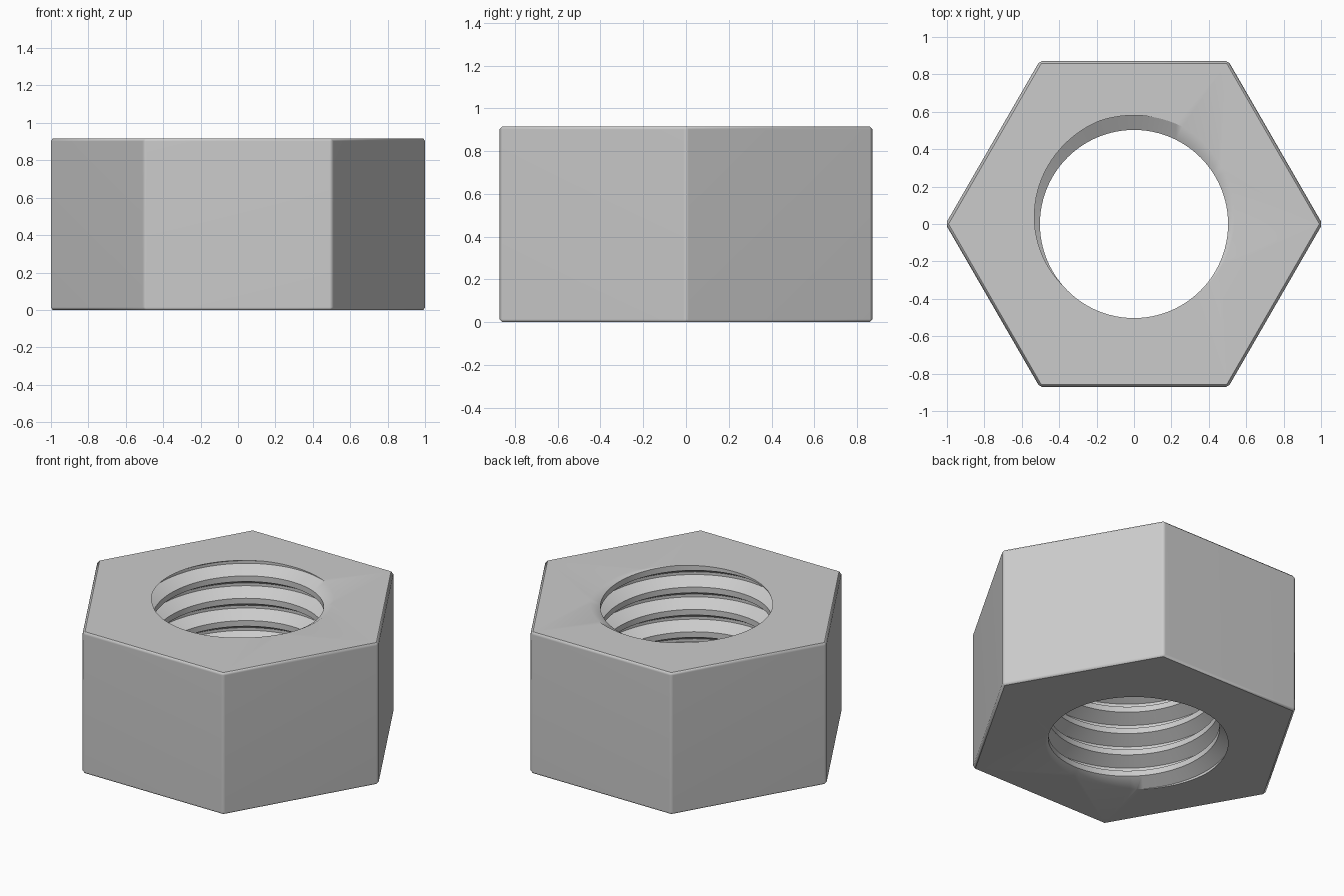
import bpy, bmesh
from math import cos, sin, tan, pi, radians
from mathutils import Matrix, Vector

cube = bpy.data.objects.get("Cube")
if cube:
    bpy.data.objects.remove(cube, do_unlink=True)

HEIGHT = 0.916
HEX_RADIUS = 1.0075
CHAMFER = 0.014
MINOR, MAJOR = 0.503, 0.581        # thread crest and root radii
PITCH = HEIGHT / 6.333
STEPS = 96                         # segments per thread turn
START = radians(86)                # where the thread root leaves the top face

steel = bpy.data.materials.new("steel_grey")
steel.use_nodes = True
grey = (0.6, 0.6, 0.6, 1)
steel.diffuse_color = grey
steel.node_tree.nodes["Principled BSDF"].inputs["Base Color"].default_value = grey


def add_thread(bm):
    """Sweep one 60 degree thread profile along a helix, then trim it level."""
    root = PITCH / 16
    flank = root + (MAJOR - MINOR) * tan(radians(30))
    profile = [(MAJOR, -root), (MAJOR, root), (MINOR, flank),
               (MINOR, PITCH - flank), (MAJOR, PITCH - root)]
    previous = None
    for i in range(-2 * STEPS, 9 * STEPS):
        turn = i / STEPS
        a = START + 2 * pi * turn
        ring = [bm.verts.new((r * cos(a), r * sin(a), HEIGHT - PITCH * turn + z))
                for r, z in profile]
        if previous:
            for k in range(len(profile) - 1):
                bm.faces.new((previous[k], previous[k + 1], ring[k + 1], ring[k]))
        previous = ring
    bmesh.ops.remove_doubles(bm, verts=bm.verts, dist=1e-5)
    for z, direction in ((HEIGHT, 1), (0, -1)):
        bmesh.ops.bisect_plane(bm, geom=bm.verts[:] + bm.edges[:] + bm.faces[:],
                               dist=1e-6, plane_co=(0, 0, z),
                               plane_no=(0, 0, direction), clear_outer=True)
    bmesh.ops.remove_doubles(bm, verts=bm.verts, dist=1e-4)


def add_hex_sides(bm):
    """Chamfered hexagonal prism with open ends."""
    place = Matrix.Translation((0, 0, HEIGHT / 2)) @ Matrix.Rotation(pi / 6, 4, 'Z')
    verts = bmesh.ops.create_cone(bm, cap_ends=True, segments=6, radius1=HEX_RADIUS,
                                  radius2=HEX_RADIUS, depth=HEIGHT, matrix=place)["verts"]
    edges = list({e for v in verts for e in v.link_edges})
    bmesh.ops.bevel(bm, geom=edges, offset=CHAMFER, segments=1, affect='EDGES')
    bm.normal_update()
    caps = [f for f in bm.faces if abs(f.normal.z) > 0.99]
    bmesh.ops.delete(bm, geom=caps, context='FACES_ONLY')


def add_end_faces(bm):
    """Fill between the hexagon and the threaded hole on both ends."""
    for z, direction in ((HEIGHT, 1), (0, -1)):
        rim = [e for e in bm.edges if e.is_boundary
               and all(abs(v.co.z - z) < 1e-4 for v in e.verts)]
        bmesh.ops.triangle_fill(bm, use_beauty=True, edges=rim,
                                normal=Vector((0, 0, direction)))


bm = bmesh.new()
add_thread(bm)
add_hex_sides(bm)
add_end_faces(bm)
bmesh.ops.recalc_face_normals(bm, faces=bm.faces)

mesh = bpy.data.meshes.new("hex_nut")
bm.to_mesh(mesh)
bm.free()
mesh.materials.append(steel)
nut = bpy.data.objects.new("hex_nut", mesh)
bpy.context.collection.objects.link(nut)

# Smooth the thread and corner chamfers, keep the other edges crisp
bpy.ops.object.select_all(action='DESELECT')
nut.select_set(True)
bpy.context.view_layer.objects.active = nut
bpy.ops.object.shade_smooth_by_angle(angle=radians(35))
weighted = nut.modifiers.new("weighted_normals", 'WEIGHTED_NORMAL')
weighted.keep_sharp = True
